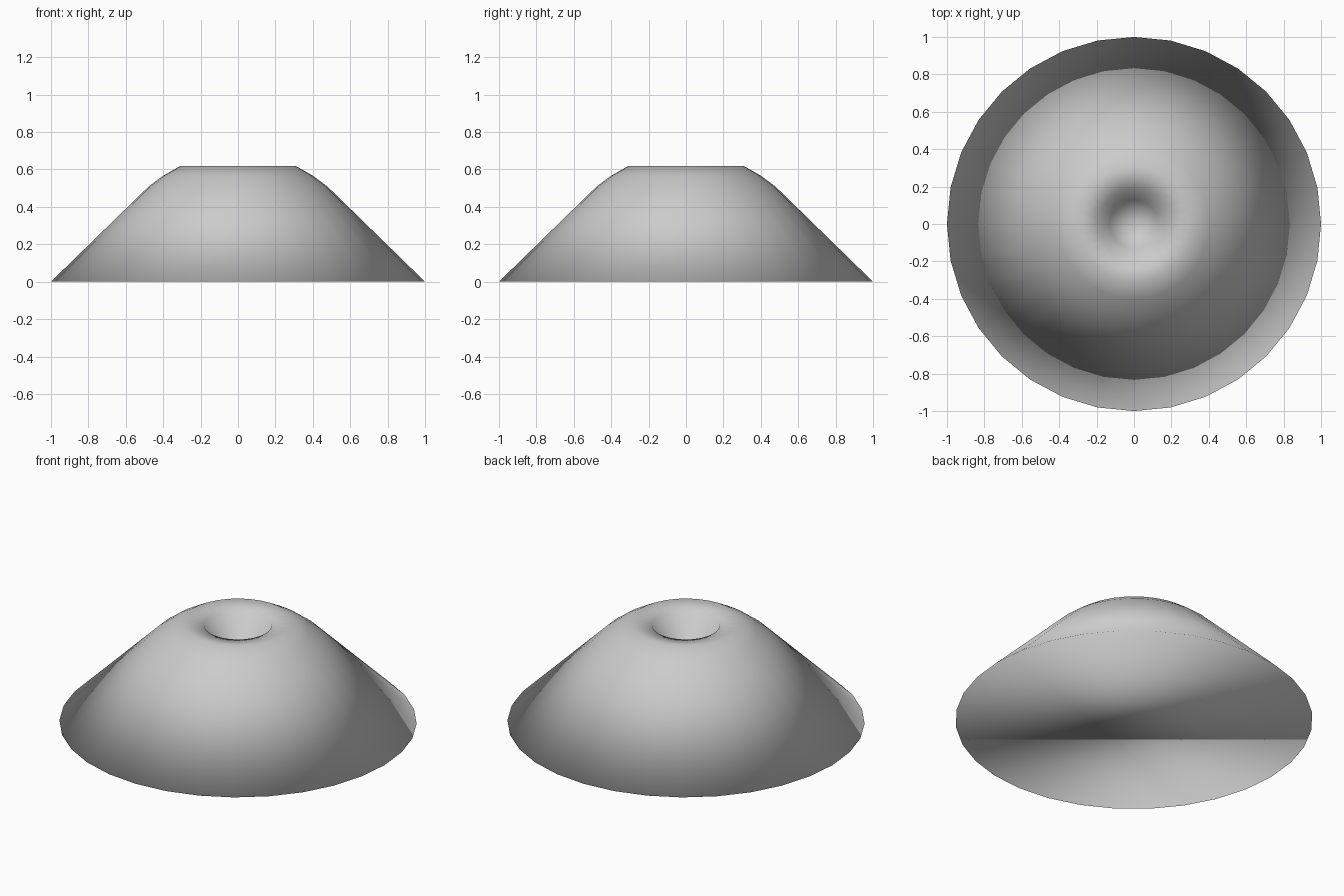
import bpy, bmesh, math

if "Cube" in bpy.data.objects:
    bpy.data.objects.remove(bpy.data.objects["Cube"])

SIDES = 32
# Profile (radius, height): base rim, slope, crater lip, crater wall
PROFILE = [(1.0, 0.0), (0.48, 0.507), (0.40, 0.567), (0.31, 0.618),
           (0.19, 0.598), (0.13, 0.47)]
CRATER_BOTTOM = 0.39

bm = bmesh.new()


def ring(radius, height):
    return [bm.verts.new((radius * math.cos(2 * math.pi * i / SIDES),
                          radius * math.sin(2 * math.pi * i / SIDES),
                          height)) for i in range(SIDES)]


rings = [ring(r, z) for r, z in PROFILE]

# Outer slope and crater walls
for low, high in zip(rings, rings[1:]):
    for i in range(SIDES):
        j = (i + 1) % SIDES
        bm.faces.new((low[i], low[j], high[j], high[i]))

# Crater bottom
centre = bm.verts.new((0, 0, CRATER_BOTTOM))
for i in range(SIDES):
    bm.faces.new((rings[-1][i], rings[-1][(i + 1) % SIDES], centre))

# Flat base
bm.faces.new(list(reversed(rings[0])))

# Fully smooth shading, including over the base rim
for face in bm.faces:
    face.smooth = True

mesh = bpy.data.meshes.new("crater_mound")
bm.to_mesh(mesh)
bm.free()
mound = bpy.data.objects.new("crater_mound", mesh)
bpy.context.collection.objects.link(mound)
